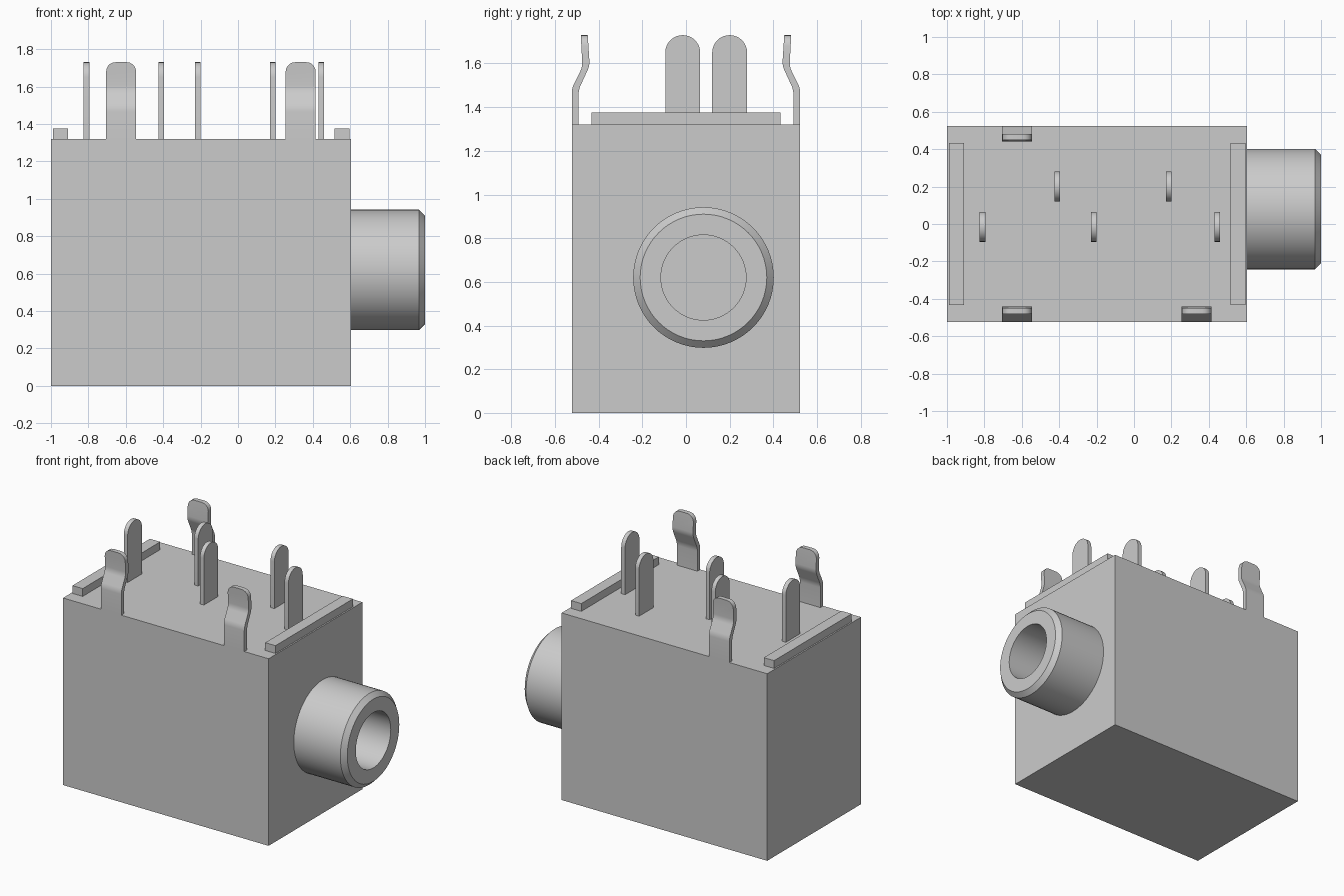
import bpy, bmesh
from math import sin, cos, pi, radians
from mathutils import Matrix, Vector

cube = bpy.data.objects.get("Cube")
if cube:
    bpy.data.objects.remove(cube, do_unlink=True)

GREY = (0.6, 0.6, 0.6, 1)
grey = bpy.data.materials.new("light grey")
grey.use_nodes = True
grey.diffuse_color = GREY
grey.node_tree.nodes["Principled BSDF"].inputs["Base Color"].default_value = GREY

TOP, PIN_TOP = 1.32, 1.73          # housing top and pin tips
FACE = 0.605                       # housing side that carries the barrel
DEPTH = 0.523                      # half depth of the housing
AXIS_Y, AXIS_Z, BORE = 0.08, 0.62, 0.195


def finish(bm, name, smooth=True):
    bmesh.ops.recalc_face_normals(bm, faces=bm.faces)
    mesh = bpy.data.meshes.new(name)
    bm.to_mesh(mesh)
    bm.free()
    mesh.materials.append(grey)
    obj = bpy.data.objects.new(name, mesh)
    bpy.context.collection.objects.link(obj)
    if smooth:
        smooth_shade(obj)
    return obj


def smooth_shade(obj):
    bpy.ops.object.select_all(action='DESELECT')
    obj.select_set(True)
    bpy.context.view_layer.objects.active = obj
    bpy.ops.object.shade_smooth_by_angle(angle=radians(30))


def box(name, lo, hi):
    lo, hi = Vector(lo), Vector(hi)
    bm = bmesh.new()
    bmesh.ops.create_cube(bm, size=1, matrix=Matrix.Translation((lo + hi) / 2)
                          @ Matrix.Diagonal((*(hi - lo), 1)))
    return finish(bm, name, False)


def prism(points, x, width):
    """Outline in (y, z), extruded along x about the given centre."""
    bm = bmesh.new()
    face = bm.faces.new([bm.verts.new((x - width / 2, y, z)) for y, z in points])
    ext = bmesh.ops.extrude_face_region(bm, geom=[face])["geom"]
    bmesh.ops.translate(bm, vec=(width, 0, 0),
                        verts=[v for v in ext if isinstance(v, bmesh.types.BMVert)])
    return bm


def lathe(name, profile, steps=64):
    """Closed (x, radius) profile turned about the barrel axis."""
    bm = bmesh.new()
    rings = []
    for i in range(steps):
        a = 2 * pi * i / steps
        rings.append([bm.verts.new((x, AXIS_Y + r * cos(a), AXIS_Z + r * sin(a)))
                      for x, r in profile])
    n = len(profile)
    for i in range(steps):
        a, b = rings[i], rings[(i + 1) % steps]
        for j in range(n):
            k = (j + 1) % n
            bm.faces.new((a[j], a[k], b[k], b[j]))
    return finish(bm, name)


# Housing with the blind bore cut into it
housing = box("housing", (-1, -DEPTH, 0), (FACE, DEPTH, TOP))
bm = bmesh.new()
bmesh.ops.create_cone(bm, cap_ends=True, segments=64, radius1=BORE, radius2=BORE, depth=1.4,
                      matrix=Matrix.Translation((0.2, AXIS_Y, AXIS_Z)) @ Matrix.Rotation(pi / 2, 4, 'Y'))
cutter = finish(bm, "bore_cutter", False)
cutter.hide_render = True
cut = housing.modifiers.new("bore", 'BOOLEAN')
cut.object, cut.operation, cut.solver = cutter, 'DIFFERENCE', 'EXACT'
bpy.context.view_layer.objects.active = housing
bpy.ops.object.modifier_apply(modifier="bore")
bpy.data.objects.remove(cutter, do_unlink=True)
smooth_shade(housing)

# Socket barrel with chamfered rim
lathe("socket_barrel", [(FACE, 0.322), (0.968, 0.322), (1, 0.29), (1, BORE), (FACE, BORE)])

# Standoff rails along both ends of the top
for name, x in (("rail_right", -0.95), ("rail_left", 0.555)):
    box(name, (x - 0.04, -0.432, TOP), (x + 0.04, 0.432, 1.375))

# Flat contact pins with round tips
R = 0.08
for i, (x, y) in enumerate([(-0.81, -0.015), (-0.215, -0.015), (0.445, -0.015),
                            (-0.41, 0.2), (0.185, 0.2)]):
    arc = [(y + R * cos(pi * k / 16), PIN_TOP - R + R * sin(pi * k / 16)) for k in range(17)]
    finish(prism([(y - R, TOP), (y + R, TOP)] + arc, x, 0.03), f"contact_pin_{i + 1}")

# Bent spring clips, flush with the front and back walls
CLIP = [(DEPTH, TOP), (DEPTH, 1.487), (0.474, 1.585), (0.482, PIN_TOP),
        (0.45, PIN_TOP), (0.441, 1.59), (0.492, 1.48), (0.492, TOP)]
for name, x, side in (("clip_front_right", -0.625, -1), ("clip_front_left", 0.335, -1),
                      ("clip_back_right", -0.625, 1)):
    bm = prism([(side * y, z) for y, z in CLIP], x, 0.16)
    bends, corners = [], []
    for e in bm.edges:
        a, b = (v.co for v in e.verts)
        if abs(a.x - b.x) > 0.1 and TOP + 0.01 < a.z < PIN_TOP - 0.01:
            bends.append(e)
        elif abs(a.x - b.x) < 0.01 and min(a.z, b.z) > PIN_TOP - 0.01:
            corners.append(e)
    bmesh.ops.bevel(bm, geom=corners, offset=0.05, segments=5, profile=0.5, affect='EDGES')
    bends = [e for e in bm.edges if abs(e.verts[0].co.x - e.verts[1].co.x) > 0.15
             and TOP + 0.01 < e.verts[0].co.z < 1.65]
    bmesh.ops.bevel(bm, geom=bends, offset=0.02, segments=3, profile=0.5, affect='EDGES')
    finish(bm, name)
